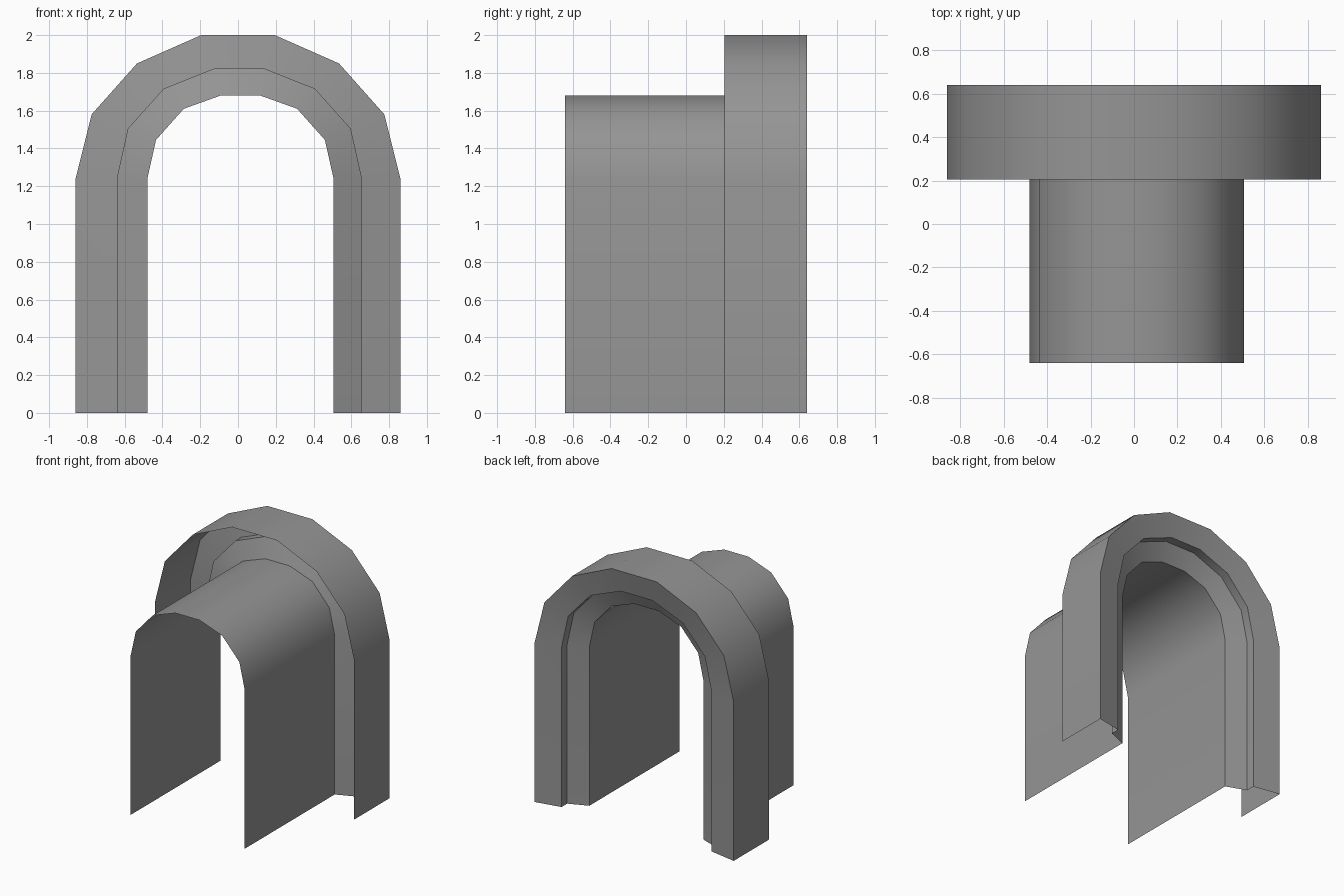
import bpy
import bmesh
import math

if "Cube" in bpy.data.objects:
    bpy.data.objects.remove(bpy.data.objects["Cube"], do_unlink=True)

grey = bpy.data.materials.new("plain_grey")
grey.use_nodes = True
colour = (0.3, 0.3, 0.3, 1)
grey.diffuse_color = colour
grey.node_tree.nodes["Principled BSDF"].inputs["Base Color"].default_value = colour


def arch(half, shift):
    """Mirror the points of one side into a full arch, foot to foot."""
    left = [(shift + x, z) for x, z in half]
    right = [(shift - x, z) for x, z in reversed(half)]
    return left + right


def strip(name, start, start_y, end, end_y):
    """Join two arches at different depths with an open sheet."""
    bm = bmesh.new()
    a = [bm.verts.new((x, start_y, z)) for x, z in start]
    b = [bm.verts.new((x, end_y, z)) for x, z in end]
    for i in range(len(a) - 1):
        bm.faces.new((a[i], a[i + 1], b[i + 1], b[i]))
    mesh = bpy.data.meshes.new(name)
    bm.to_mesh(mesh)
    bm.free()
    mesh.materials.append(grey)
    obj = bpy.data.objects.new(name, mesh)
    bpy.context.collection.objects.link(obj)
    bpy.ops.object.select_all(action='DESELECT')
    obj.select_set(True)
    bpy.context.view_layer.objects.active = obj
    bpy.ops.object.shade_smooth_by_angle(angle=math.radians(35))
    return obj


# Arch outlines, from the foot up to the crown
outer = arch([(.86, 0), (.86, 1.24), (.775, 1.58), (.535, 1.85), (.195, 2)], 0)
middle = arch([(.648, 0), (.648, 1.245), (.59, 1.505), (.4, 1.717), (.135, 1.822)], .007)
inner = arch([(.493, 0), (.493, 1.24), (.447, 1.445), (.3, 1.61), (.105, 1.68)], .013)

# Depths of the edges
front_y, hood_y, back_y = -.64, .205, .64
rim_y, step_y, tunnel_y = .6, .53, .47

# Wide hood, stepped rim at the back, and the long tunnel
strip("outer_hood", outer, back_y, outer, hood_y)
strip("back_rim", middle, rim_y, outer, back_y)
strip("rim_step", middle, step_y, middle, rim_y)
strip("inner_rim", inner, tunnel_y, middle, step_y)
strip("tunnel", inner, tunnel_y, inner, front_y)
